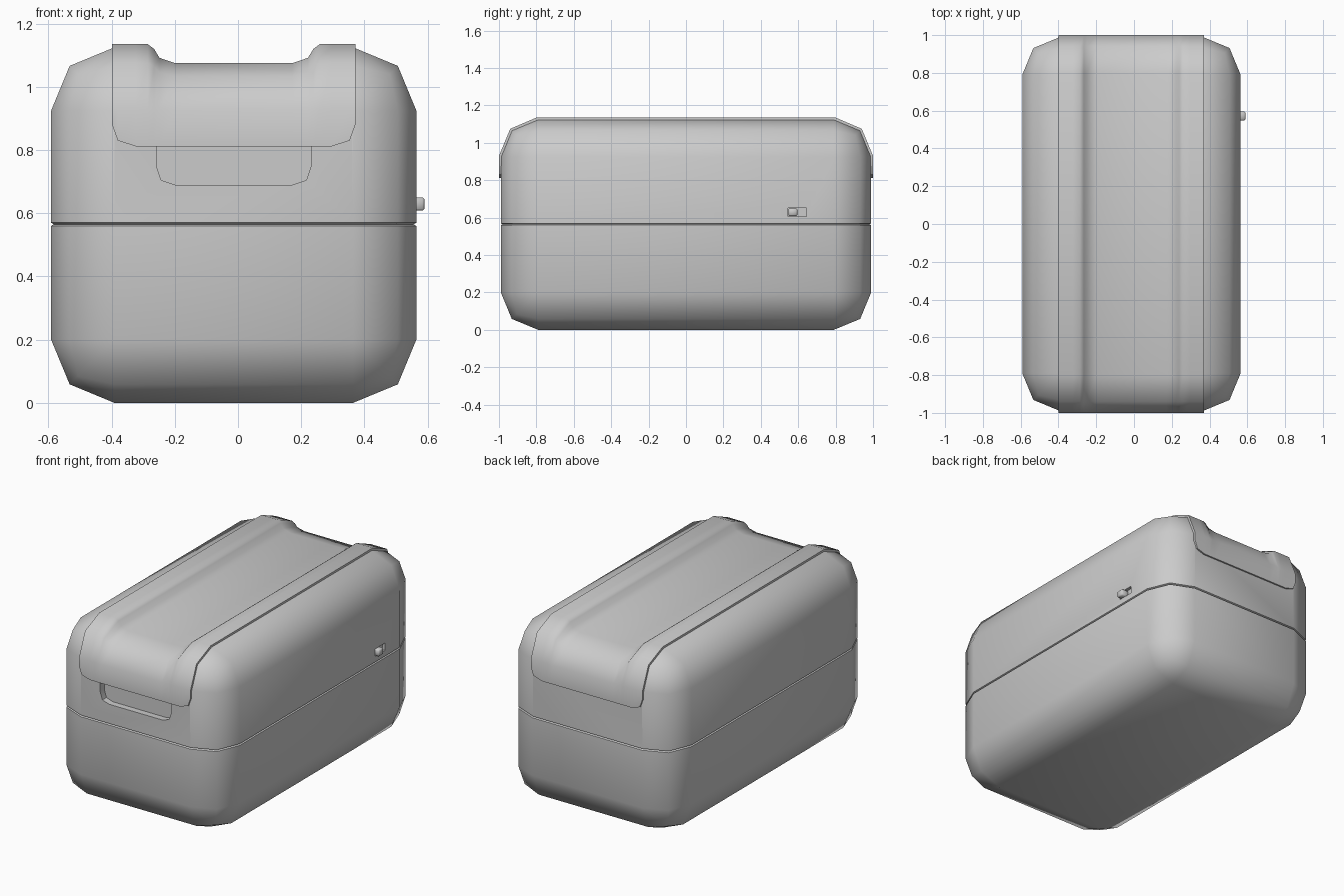
import bpy
import bmesh
from mathutils import Matrix, Vector

cube = bpy.data.objects.get("Cube")
if cube:
    bpy.data.objects.remove(cube, do_unlink=True)

CX = -0.0135  # middle of the case in x

grey = bpy.data.materials.new("case grey")
grey.use_nodes = True
grey.diffuse_color = (0.6, 0.6, 0.6, 1)
grey.node_tree.nodes["Principled BSDF"].inputs["Base Color"].default_value = grey.diffuse_color


def to_object(bm, name):
    bmesh.ops.recalc_face_normals(bm, faces=bm.faces)
    mesh = bpy.data.meshes.new(name)
    bm.to_mesh(mesh)
    bm.free()
    mesh.materials.append(grey)
    obj = bpy.data.objects.new(name, mesh)
    bpy.context.collection.objects.link(obj)
    return obj


def box(low, high, bevel=0, segments=1):
    """Box between two corners, with all edges bevelled."""
    low, high = Vector(low), Vector(high)
    bm = bmesh.new()
    bmesh.ops.create_cube(bm, size=1, matrix=Matrix.Translation((low + high) / 2)
                          @ Matrix.Diagonal((*(high - low), 1)))
    if bevel:
        bmesh.ops.bevel(bm, geom=bm.edges[:], offset=bevel, segments=segments,
                        profile=0.5, affect='EDGES')
    return bm


def activate(obj):
    bpy.ops.object.select_all(action='DESELECT')
    obj.select_set(True)
    bpy.context.view_layer.objects.active = obj


def cut(obj, cutter):
    mod = obj.modifiers.new("cut", 'BOOLEAN')
    mod.operation, mod.solver, mod.object = 'DIFFERENCE', 'EXACT', cutter
    activate(obj)
    bpy.ops.object.modifier_apply(modifier=mod.name)
    bpy.data.objects.remove(cutter, do_unlink=True)


def smooth(obj):
    activate(obj)
    bpy.ops.object.shade_smooth_by_angle(angle=0.87)


# Rounded case with a V groove where the lid meets the base
SEAM = 0.565
bm = box((CX - 0.578, -0.99, 0), (CX + 0.578, 0.99, 1.125), 0.2, 2)
for z in (SEAM - 0.005, SEAM, SEAM + 0.005):
    bmesh.ops.bisect_plane(bm, geom=bm.verts[:] + bm.edges[:] + bm.faces[:],
                           plane_co=(0, 0, z), plane_no=(0, 0, 1))
for v in bm.verts:
    if abs(v.co.z - SEAM) < 0.001:
        v.co.x = CX + (v.co.x - CX) * 0.985
        v.co.y *= 0.991
case = to_object(bm, "case")

# Slot in the lid under the top strap
cut(case, to_object(box((-0.39, -1.2, 0.92), (0.36, 1.2, 1.3)), "strap_slot"))

# Finger recess in the front, below the strap
bm = bmesh.new()
half = [(0.245, 0.84), (0.245, 0.75), (0.23, 0.705), (0.185, 0.69)]
outline = half + [(-x, z) for x, z in reversed(half)]
face = bm.faces.new([bm.verts.new((CX + x, -1.1, z)) for x, z in outline])
ext = bmesh.ops.extrude_face_region(bm, geom=[face])
bmesh.ops.translate(bm, vec=(0, 0.15, 0),
                    verts=[g for g in ext["geom"] if isinstance(g, bmesh.types.BMVert)])
cut(case, to_object(bm, "finger_recess"))

# Slide switch slot in the left side
cut(case, to_object(box((0.545, 0.545, 0.606), (0.7, 0.645, 0.652)), "switch_slot"))
smooth(case)

# Top strap: columns of (offset from middle, trough depth, bottom edge height)
half = [(0.385, 0, 0.88), (0.367, 0, 0.83), (0.31, 0, 0.812), (0.272, 0, 0.812),
        (0.252, 0.015, 0.812), (0.235, 0.043, 0.812), (0.185, 0.06, 0.812)]
columns = [(-x, d, b) for x, d, b in half] + half[::-1]
bm = bmesh.new()
grid = []
for x, depth, bottom in columns:
    # Side path from the lower edge to the top; the trough fades around the corner
    side = [(1, bottom), (1, 0.93), (0.94, 1.075 - 0.7 * depth), (0.8, 1.135 - depth)]
    path = [(-y, z) for y, z in side] + side[::-1]
    grid.append([bm.verts.new((CX + x, y, z)) for y, z in path])
for a, b in zip(grid, grid[1:]):
    for i in range(len(a) - 1):
        bm.faces.new((a[i], b[i], b[i + 1], a[i + 1]))
strap = to_object(bm, "top_strap")
if sum(p.normal.z for p in strap.data.polygons) < 0:
    strap.data.flip_normals()
mod = strap.modifiers.new("thickness", 'SOLIDIFY')
mod.thickness, mod.offset = 0.03, -1
activate(strap)
bpy.ops.object.modifier_apply(modifier=mod.name)
smooth(strap)

# Slide switch knob
smooth(to_object(box((0.53, 0.548, 0.608), (0.59, 0.595, 0.65), 0.006), "switch_knob"))
